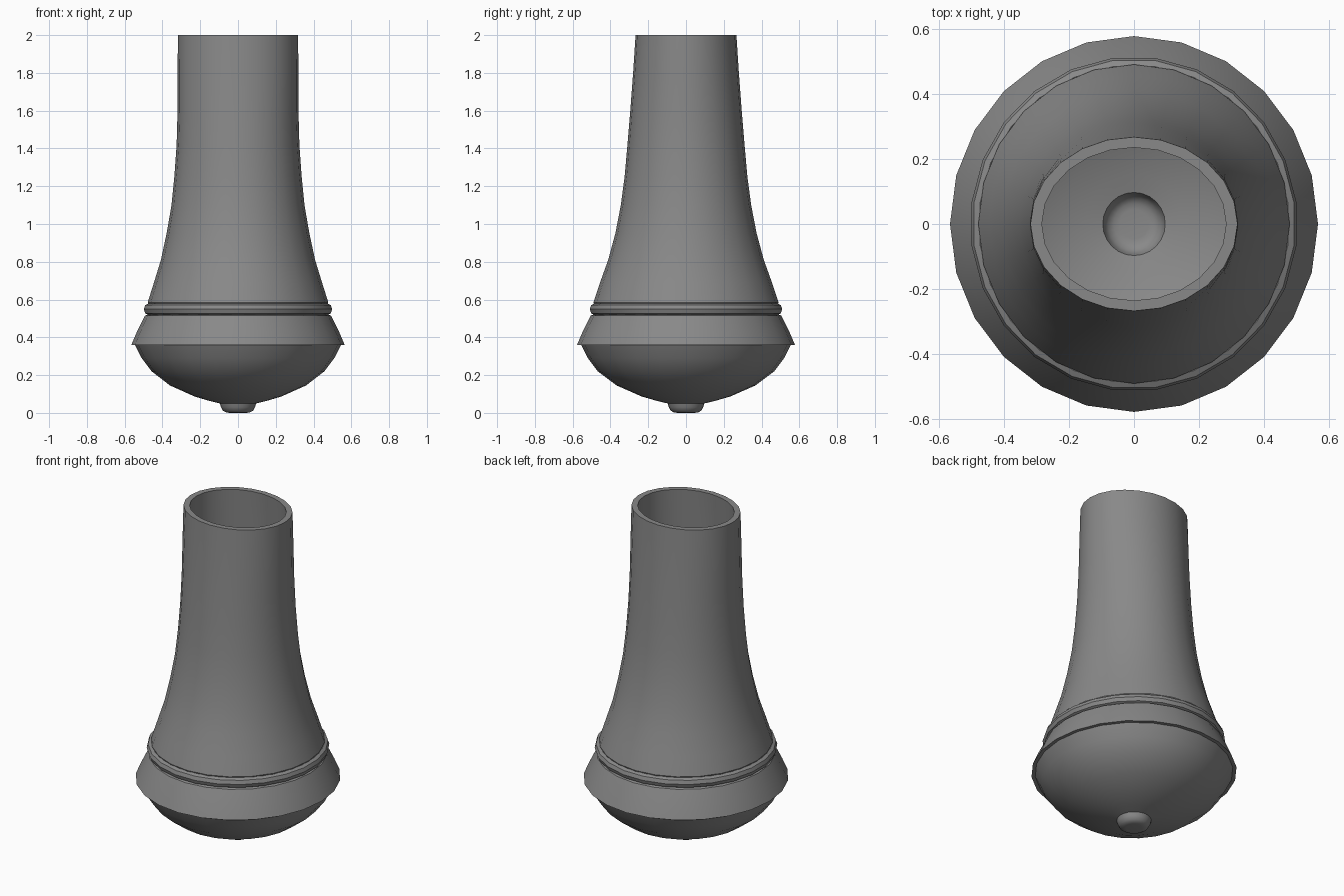
import bpy, bmesh, math

if "Cube" in bpy.data.objects:
    bpy.data.objects.remove(bpy.data.objects["Cube"])

grey = bpy.data.materials.new("mid grey")
grey.diffuse_color = (0.25, 0.25, 0.25, 1)
grey.use_nodes = True
grey.node_tree.nodes["Principled BSDF"].inputs["Base Color"].default_value = grey.diffuse_color


def loft(name, rings, n=24, closed=False, cap_end=False, phase=0.0):
    """Skin elliptical rings (x radius, y radius, z) into one surface."""
    bm = bmesh.new()
    loops = []
    for rx, ry, z in rings:
        loops.append([bm.verts.new((rx * math.cos(2 * math.pi * (i + phase) / n),
                                    ry * math.sin(2 * math.pi * (i + phase) / n), z))
                      for i in range(n)])
    pairs = list(zip(loops, loops[1:]))
    if closed:
        pairs.append((loops[-1], loops[0]))
    for a, b in pairs:
        for i in range(n):
            j = (i + 1) % n
            bm.faces.new((a[i], a[j], b[j], b[i]))
    if cap_end:
        bm.faces.new(loops[-1])
    bmesh.ops.recalc_face_normals(bm, faces=bm.faces)
    me = bpy.data.meshes.new(name)
    bm.to_mesh(me)
    bm.free()
    me.materials.append(grey)
    ob = bpy.data.objects.new(name, me)
    bpy.context.collection.objects.link(ob)
    bpy.ops.object.select_all(action='DESELECT')
    ob.select_set(True)
    bpy.context.view_layer.objects.active = ob
    bpy.ops.object.shade_smooth_by_angle(angle=math.radians(35))
    return ob


# hollow oval neck with flared skirt below it
outer = [
    (.565, .577, .36), (.535, .547, .43), (.493, .505, .515),
    (.478, .49, .52), (.466, .478, .55), (.478, .49, .585),
    (.445, .455, .69), (.408, .412, .81), (.378, .374, .95),
    (.352, .345, 1.1), (.337, .325, 1.25), (.325, .31, 1.42),
    (.32, .295, 1.6), (.32, .28, 1.8), (.318, .267, 2.0),
]
inner = [
    (.283, .235, 2.0), (.285, .25, 1.8), (.285, .263, 1.6), (.29, .277, 1.42),
    (.302, .29, 1.25), (.317, .31, 1.1), (.343, .339, .95), (.373, .377, .81),
    (.41, .42, .69), (.438, .45, .58), (.458, .47, .515),
    (.505, .515, .43), (.54, .55, .36),
]
loft("hollow_neck", outer + inner, closed=True)

# rounded band around the collar
band = []
for k in range(8):
    a = 2 * math.pi * k / 8
    dr, dz = .026 * math.cos(a), .031 * math.sin(a)
    band.append((.477 + dr, .488 + dr, .549 + dz))
loft("collar_band", band, n=24, closed=True, phase=0.5)

# thin bowl with a small nub at the bottom
bowl = [(.545, .555, .36), (.51, .52, .29), (.457, .467, .22), (.36, .367, .145),
        (.23, .235, .087), (.15, .152, .063), (.096, .097, .05),
        (.09, .091, .03), (.08, .081, .012), (.062, .063, .002), (.045, .045, 0)]
loft("bowl_base", bowl, cap_end=True)
